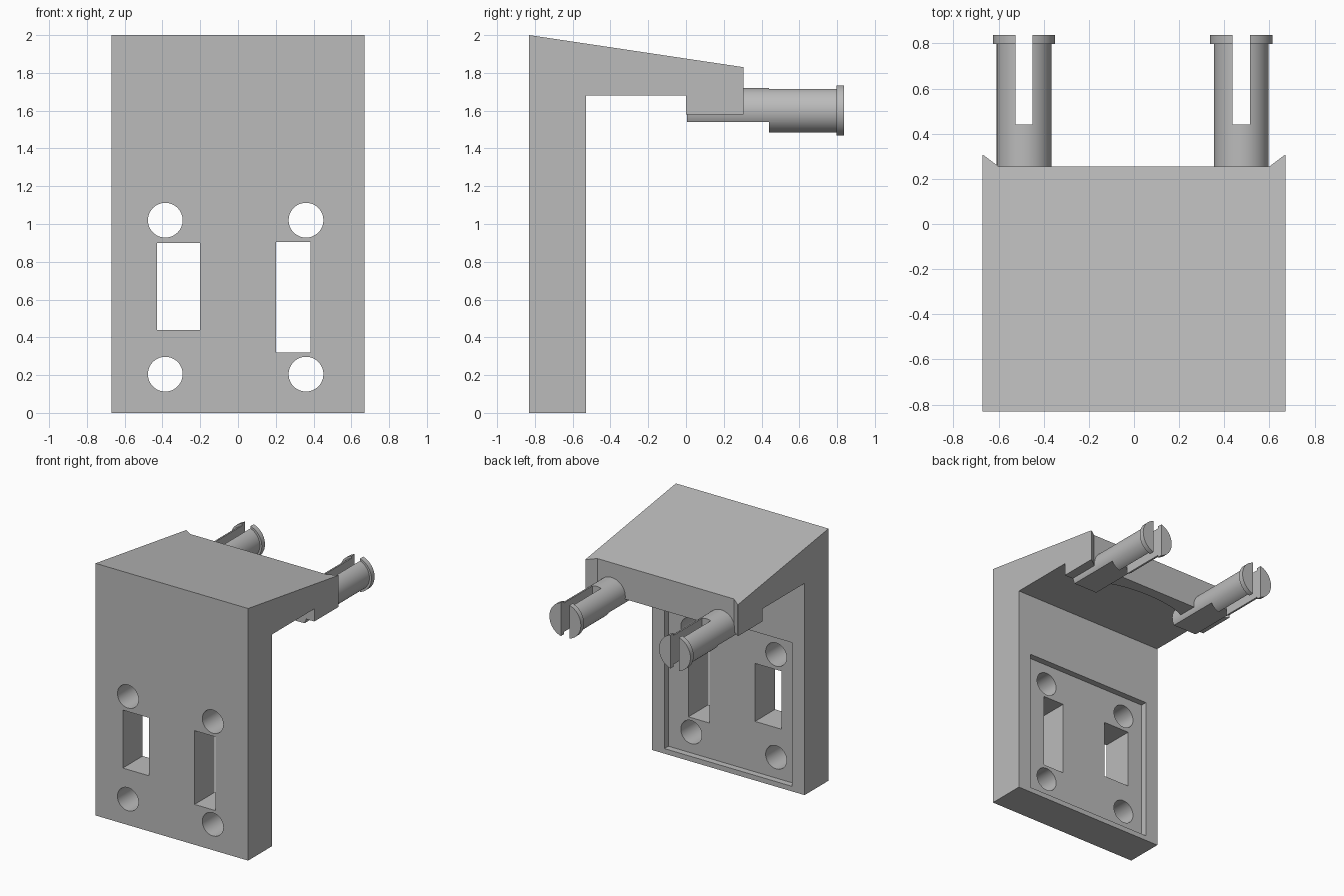
import bpy
import bmesh
from math import sin, cos, pi, radians
from mathutils import Vector

cube = bpy.data.objects.get("Cube")
if cube:
    bpy.data.objects.remove(cube, do_unlink=True)

grey = bpy.data.materials.new("plain grey")
grey.use_nodes = True
GREY = (0.5, 0.5, 0.5, 1)
grey.diffuse_color = GREY
grey.node_tree.nodes["Principled BSDF"].inputs["Base Color"].default_value = GREY


def prism(name, points, axis, start, end):
    """Extrude a closed outline along an axis."""
    place = {"x": lambda a, b, t: (t, a, b),
             "y": lambda a, b, t: (a, t, b),
             "z": lambda a, b, t: (a, b, t)}[axis]
    bm = bmesh.new()
    face = bm.faces.new([bm.verts.new(place(a, b, start)) for a, b in points])
    new = bmesh.ops.extrude_face_region(bm, geom=[face])["geom"]
    shift = Vector(place(0, 0, end - start))
    bmesh.ops.translate(bm, vec=shift, verts=[v for v in new if isinstance(v, bmesh.types.BMVert)])
    bmesh.ops.recalc_face_normals(bm, faces=bm.faces)
    mesh = bpy.data.meshes.new(name)
    bm.to_mesh(mesh)
    bm.free()
    mesh.materials.append(grey)
    ob = bpy.data.objects.new(name, mesh)
    bpy.context.collection.objects.link(ob)
    return ob


def rect(a0, a1, b0, b1):
    return [(a0, b0), (a1, b0), (a1, b1), (a0, b1)]


def circle(ca, cb, r, n=48):
    return [(ca + r * cos(2 * pi * i / n), cb + r * sin(2 * pi * i / n)) for i in range(n)]


def combine(ob, other, operation="DIFFERENCE"):
    """Apply a boolean and delete the helper."""
    mod = ob.modifiers.new("boolean", "BOOLEAN")
    mod.operation = operation
    mod.solver = "EXACT"
    mod.object = other
    other.hide_render = True
    bpy.context.view_layer.objects.active = ob
    bpy.ops.object.modifier_apply(modifier=mod.name)
    bpy.data.objects.remove(other, do_unlink=True)


# Wall, sloped shelf and hanging lip
bracket = prism("bracket", [(-0.83, 0), (-0.53, 0), (-0.53, 1.68), (0, 1.68), (0, 1.58),
                            (0.305, 1.58), (0.305, 1.83), (-0.83, 2)], "x", -0.67, 0.67)

# Back edge set in between two flared corners
combine(bracket, prism("edge_cutter", [(-0.6, 0.255), (0.6, 0.255), (0.68, 0.315), (0.68, 0.5),
                                       (-0.68, 0.5), (-0.68, 0.315)], "z", 1.4, 2.1))

# Curved hollow in front of the lip
arc = [(0.46 * cos(pi * i / 24), 0.17 * sin(pi * i / 24)) for i in range(25)]
combine(bracket, prism("lip_cutter", [(0.46, -0.1)] + arc + [(-0.46, -0.1)], "z", 1.5, 1.68))

# Shallow recess in the wall, with windows and screw holes
combine(bracket, prism("recess_cutter", rect(-0.56, 0.56, 0.04, 1.18), "y", -0.58, -0.4))
for window in (rect(-0.43, -0.2, 0.44, 0.9), rect(0.2, 0.385, 0.32, 0.905)):
    combine(bracket, prism("window_cutter", window, "y", -1, -0.4))
for x in (-0.385, 0.36):
    for z in (0.205, 1.02):
        combine(bracket, prism("hole_cutter", circle(x, z, 0.092), "y", -1, -0.4))

# Split snap pins: flat underside at the root, rim and slot at the tip
pins = []
for side, x in (("right", -0.487), ("left", 0.475)):
    pin = prism(side + "_pin", circle(x, 1.6, 0.121), "y", 0.005, 0.82)
    combine(pin, prism("rim", circle(x, 1.6, 0.138), "y", 0.797, 0.837), "UNION")
    combine(pin, prism("flat_cutter", rect(x - 0.2, x + 0.2, 1.3, 1.54), "y", -0.1, 0.44))
    combine(pin, prism("slot_cutter", rect(x - 0.038, x + 0.038, 1.3, 1.9), "y", 0.44, 1))
    # Keep the root below the shelf top
    pins.append(pin)

bpy.ops.object.select_all(action="DESELECT")
for ob in [bracket] + pins:
    ob.select_set(True)
bpy.context.view_layer.objects.active = bracket
bpy.ops.object.shade_smooth_by_angle(angle=radians(30))
